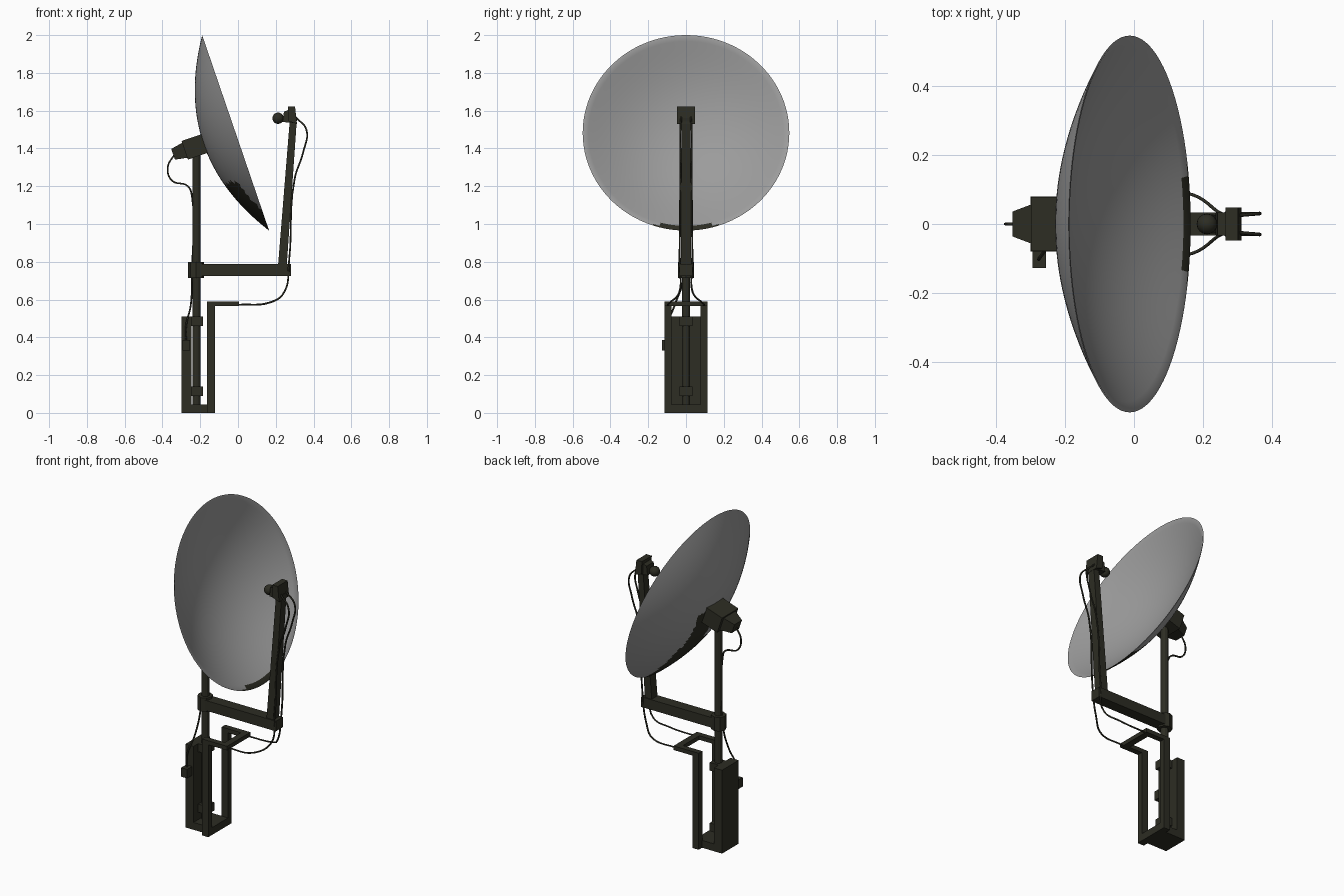
import bpy, bmesh, math
from mathutils import Matrix, Vector

if "Cube" in bpy.data.objects:
    bpy.data.objects.remove(bpy.data.objects["Cube"])


def material(name, col):
    m = bpy.data.materials.new(name)
    m.diffuse_color = (*col, 1)
    m.use_nodes = True
    m.node_tree.nodes["Principled BSDF"].inputs["Base Color"].default_value = m.diffuse_color
    return m


GREY = material("dish grey", (0.33, 0.33, 0.33))
DARK = material("dark olive metal", (0.026, 0.026, 0.017))


def finish(name, bm, mats=(DARK,), smooth=False):
    bmesh.ops.recalc_face_normals(bm, faces=bm.faces)
    me = bpy.data.meshes.new(name)
    bm.to_mesh(me)
    bm.free()
    ob = bpy.data.objects.new(name, me)
    bpy.context.collection.objects.link(ob)
    for m in mats:
        me.materials.append(m)
    if smooth:
        bpy.ops.object.select_all(action='DESELECT')
        bpy.context.view_layer.objects.active = ob
        ob.select_set(True)
        bpy.ops.object.shade_smooth_by_angle(angle=math.radians(35))
    return ob


def loft(name, a, b, matrix=Matrix()):
    """Solid between two rings of points."""
    bm = bmesh.new()
    ra = [bm.verts.new(matrix @ Vector(p)) for p in a]
    rb = [bm.verts.new(matrix @ Vector(p)) for p in b]
    bm.faces.new(ra)
    bm.faces.new(rb)
    for i in range(len(a)):
        j = (i + 1) % len(a)
        bm.faces.new((ra[i], ra[j], rb[j], rb[i]))
    return finish(name, bm)


def box(name, x0, x1, y0, y1, z0, z1):
    ring = [(x0, y0), (x1, y0), (x1, y1), (x0, y1)]
    return loft(name, [(x, y, z0) for x, y in ring], [(x, y, z1) for x, y in ring])


def side_profile(name, pts, hw):
    return loft(name, [(x, -hw, z) for x, z in pts], [(x, hw, z) for x, z in pts])


def tube(name, x, r, z0, z1, n=12):
    ring = [(x + r * math.cos(2 * math.pi * i / n), r * math.sin(2 * math.pi * i / n)) for i in range(n)]
    return loft(name, [(*p, z0) for p in ring], [(*p, z1) for p in ring])


def cable(name, pts, r=0.005):
    cu = bpy.data.curves.new(name, 'CURVE')
    cu.dimensions = '3D'
    cu.bevel_depth, cu.bevel_resolution, cu.resolution_u = r, 1, 6
    sp = cu.splines.new('BEZIER')
    sp.bezier_points.add(len(pts) - 1)
    for bp, p in zip(sp.bezier_points, pts):
        bp.co = p
        bp.handle_left_type = bp.handle_right_type = 'AUTO'
    cu.materials.append(DARK)
    ob = bpy.data.objects.new(name, cu)
    bpy.context.collection.objects.link(ob)


# Parabolic dish: revolved shell facing +x and tilted upward
R, DEPTH, N, RINGS = 0.547, 0.18, 96, 24
TILT = Matrix.Translation((-0.0125, 0, 1.4825)) @ Matrix.Rotation(math.radians(71.1), 4, 'Y')
outer = [(R * i / RINGS, -DEPTH * (1 - (i / RINGS) ** 2)) for i in range(RINGS + 1)]
inner = [(r * 0.985, d + 0.01 * (1 - (r / R) ** 8)) for r, d in reversed(outer)]
bm = bmesh.new()
vs = [bm.verts.new((r, 0, d)) for r, d in outer + inner]
es = [bm.edges.new(p) for p in zip(vs, vs[1:])]
bmesh.ops.spin(bm, geom=vs + es, cent=(0, 0, 0), axis=(0, 0, 1), angle=2 * math.pi, steps=N)
bmesh.ops.remove_doubles(bm, verts=bm.verts, dist=0.0002)
bmesh.ops.recalc_face_normals(bm, faces=bm.faces)
for f in bm.faces:
    c = f.calc_center_median()
    v, y = -c.x, c.y
    if f.normal.z < 0:   # stained strip on the lower back
        dirty = v < 0.02 and -0.06 < y < 0.13 or v < -0.24 and -0.33 < y < 0.16
    else:                # small stain at the lower lip
        dirty = v < -0.505 and abs(y) < 0.17
    f.material_index = int(dirty)
bm.transform(TILT)
finish("dish", bm, (GREY, DARK), smooth=True)


# Motor mount behind the dish, aligned with its axis
def square(hx, hy, z):
    return [(-hx, -hy, z), (hx, -hy, z), (hx, hy, z), (-hx, hy, z)]


loft("mount_block", square(0.052, 0.078, -0.285), square(0.052, 0.078, -0.172), TILT)
loft("mount_cap", square(0.03, 0.036, -0.35), square(0.042, 0.058, -0.284), TILT)

# Pole with clamps
tube("pole", -0.22, 0.022, 0.04, 1.42)
tube("pole_collar", -0.222, 0.043, 0.715, 0.8, 8)
for i, z in enumerate((0.09, 0.46)):
    box(f"pole_clamp_{i}", -0.255, -0.185, -0.035, 0.035, z, z + 0.05)

# Boom and feed arm
side_profile("boom", [(-0.22, 0.725), (0.28, 0.725), (0.28, 0.787), (-0.22, 0.787)], 0.034)
loft("feed_arm", [(x, y, 0.78) for x, y in ((0.212, -0.028), (0.258, -0.028), (0.258, 0.028), (0.212, 0.028))],
     [(x, y, 1.56) for x, y in ((0.275, -0.024), (0.312, -0.024), (0.312, 0.024), (0.275, 0.024))])

# Feed head with its round horn
side_profile("feed_head", [(0.268, 1.545), (0.312, 1.53), (0.302, 1.622), (0.265, 1.622)], 0.048)
side_profile("feed_neck", [(0.236, 1.54), (0.29, 1.535), (0.285, 1.61), (0.243, 1.595)], 0.034)
bm = bmesh.new()
bmesh.ops.create_uvsphere(bm, u_segments=16, v_segments=10, radius=0.03)
bm.transform(Matrix.Translation((0.212, 0, 1.56)))
finish("feed_horn", bm, smooth=True)

# Equipment case behind the pole
box("equipment_case", -0.3, -0.245, -0.08, 0.08, 0, 0.51)
box("switch_box", -0.295, -0.255, -0.128, -0.078, 0.33, 0.385)

# Base and mirrored front frame
box("base_plate", -0.3, -0.125, -0.08, 0.08, 0, 0.045)
box("frame_bottom_bar", -0.165, -0.122, -0.113, 0.113, 0, 0.045)
box("frame_end_bar", -0.035, 0.005, -0.113, 0.113, 0.565, 0.59)
for s, side in ((-1, "left"), (1, "right")):
    y0, y1 = sorted((s * 0.113, s * 0.078))
    box(f"frame_upright_{side}", -0.165, -0.122, y0, y1, 0, 0.59)
    box(f"frame_top_arm_{side}", -0.165, 0.005, y0, y1, 0.565, 0.59)
    # Signal cable from feed head down to the frame
    cable(f"feed_cable_{side}", [(0.305, s * 0.025, 1.565), (0.362, s * 0.03, 1.5), (0.345, s * 0.03, 1.38),
                                 (0.3, s * 0.03, 1.24), (0.27, s * 0.034, 0.8), (0.245, s * 0.035, 0.64),
                                 (0.17, s * 0.085, 0.585), (0, s * 0.095, 0.572)])

# Motor cable running from the mount down the pole to the switch box
cable("motor_cable", [(-0.335, 0, 1.37), (-0.372, 0, 1.3), (-0.35, 0, 1.23), (-0.265, 0, 1.2),
                      (-0.243, -0.005, 1.14), (-0.245, -0.01, 0.72), (-0.25, -0.06, 0.57),
                      (-0.275, -0.1, 0.46), (-0.275, -0.1, 0.37)])
